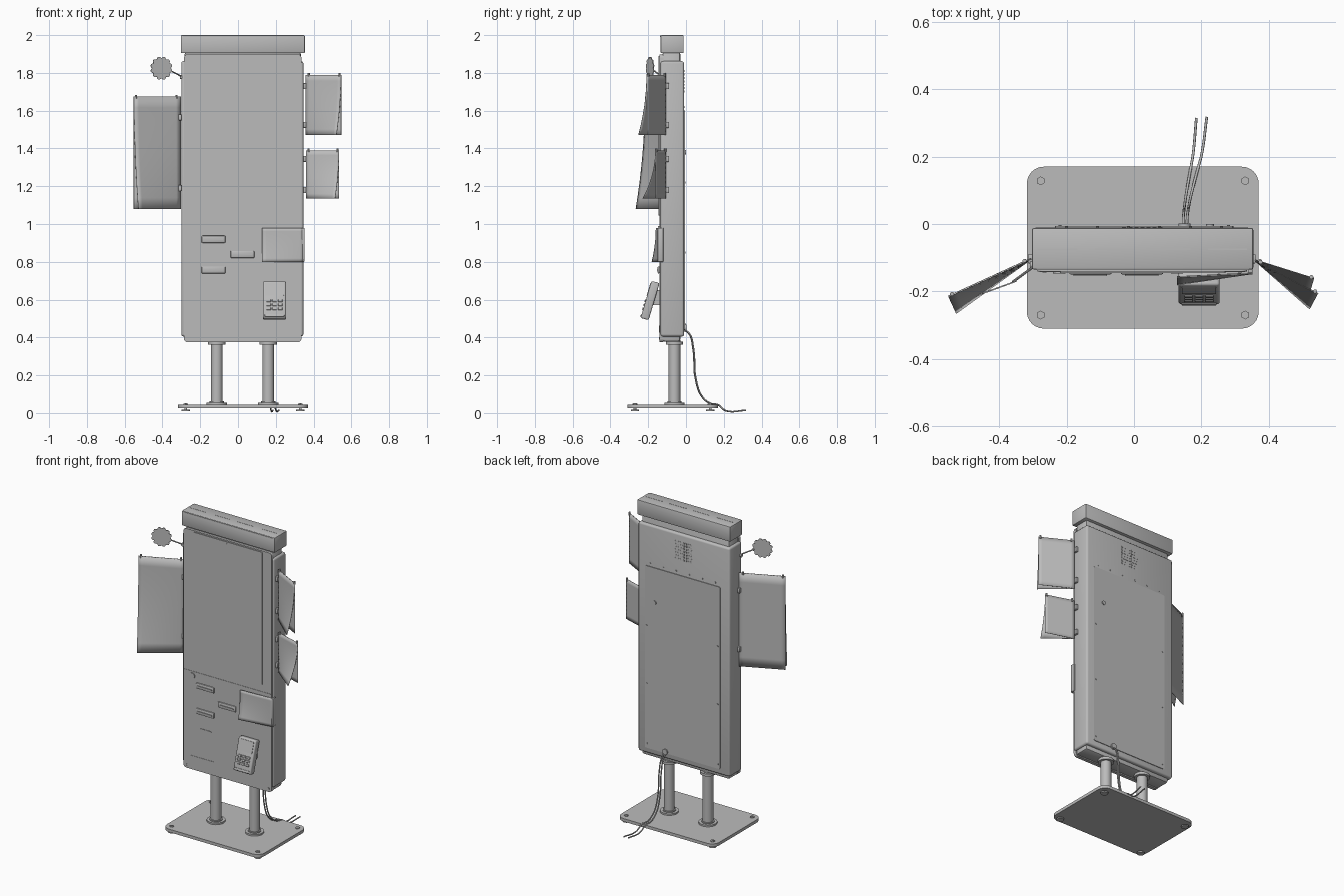
import bpy, bmesh, math
from mathutils import Vector, Matrix

if "Cube" in bpy.data.objects:
    bpy.data.objects.remove(bpy.data.objects["Cube"])

grey = bpy.data.materials.new("satin_grey")
grey.diffuse_color = (0.5, 0.5, 0.5, 1)
grey.use_nodes = True
grey.node_tree.nodes["Principled BSDF"].inputs["Base Color"].default_value = grey.diffuse_color


def finish(name, bm, mat=None, smooth=False):
    me = bpy.data.meshes.new(name)
    if mat:
        bm.transform(mat)
    bmesh.ops.recalc_face_normals(bm, faces=bm.faces)
    bm.to_mesh(me)
    bm.free()
    me.materials.append(grey)
    ob = bpy.data.objects.new(name, me)
    bpy.context.collection.objects.link(ob)
    if smooth:
        bpy.ops.object.select_all(action='DESELECT')
        ob.select_set(True)
        bpy.context.view_layer.objects.active = ob
        bpy.ops.object.shade_smooth_by_angle(angle=math.radians(35))
    return ob


def box(name, x, y, z, bevel=0, seg=2, axis=None, mat=None):
    """Box from ranges; bevels all edges, or only those along one axis."""
    bm = bmesh.new()
    bmesh.ops.create_cube(bm, size=1)
    for v in bm.verts:
        for i, (a, b) in enumerate((x, y, z)):
            v.co[i] = a + (v.co[i] + 0.5) * (b - a)
    if bevel:
        edges = [e for e in bm.edges if axis is None or
                 abs((e.verts[0].co - e.verts[1].co).normalized()[axis]) > 0.9]
        bmesh.ops.bevel(bm, geom=edges, offset=bevel, segments=seg, profile=0.5, affect='EDGES')
    return finish(name, bm, mat, bool(bevel))


def cyl(name, a, b, r, n=24):
    """Cylinder between two points."""
    a, b = Vector(a), Vector(b)
    bm = bmesh.new()
    bmesh.ops.create_cone(bm, cap_ends=True, segments=n, radius1=r, radius2=r, depth=(b - a).length)
    rot = (b - a).to_track_quat('Z', 'Y').to_matrix().to_4x4()
    return finish(name, bm, Matrix.Translation((a + b) / 2) @ rot, True)


def sheet(name, inner, outer, z0, z1, pull, n=10):
    """Upright sheet whose lower outer corner is pulled forward."""
    p, q = Vector(inner), Vector(outer)
    d = (q - p).normalized()
    nrm = Vector((d.y, -d.x))
    if nrm.y > 0:
        nrm = -nrm
    bm = bmesh.new()
    grid = []
    for j in range(n + 1):
        v = j / n
        row = []
        for i in range(n + 1):
            u = i / n
            c = p.lerp(q, u) + nrm * (pull * u * v * v + (0.003 if pull else 0))
            row.append(bm.verts.new((c.x, c.y, z1 + (z0 - z1) * v)))
        grid.append(row)
    for j in range(n):
        for i in range(n):
            bm.faces.new((grid[j][i], grid[j][i + 1], grid[j + 1][i + 1], grid[j + 1][i]))
    ob = finish(name, bm, None, True)
    ob.modifiers.new("thickness", 'SOLIDIFY').thickness = 0.002
    return ob


# Base plate with feet and bolts
box("base_plate", (-0.318, 0.37), (-0.31, 0.17), (0.026, 0.045), 0.05, 6, 2)
for x in (-0.277, 0.33):
    for y in (-0.27, 0.128):
        cyl("foot_pad", (x, y, 0.01), (x, y, 0.018), 0.022)
        cyl("foot_stem", (x, y, 0.016), (x, y, 0.052), 0.007, 12)
        cyl("foot_nut", (x, y, 0.044), (x, y, 0.05), 0.013, 6)

# Twin posts with flanges
for x in (-0.112, 0.16):
    cyl("post", (x, -0.061, 0.045), (x, -0.061, 0.385), 0.031, 32)
    cyl("post_lower_flange", (x, -0.061, 0.044), (x, -0.061, 0.055), 0.054, 32)
    cyl("post_lower_collar", (x, -0.061, 0.054), (x, -0.061, 0.062), 0.038, 32)
    cyl("post_upper_flange", (x, -0.061, 0.362), (x, -0.061, 0.378), 0.046, 32)

# Cabinet: core, outer shell, front panel and header
box("cabinet_core", (-0.283, 0.333), (-0.125, -0.03), (0.378, 1.91), 0.012, 2)
box("cabinet_shell", (-0.30, 0.346), (-0.135, -0.01), (0.405, 1.862), 0.012, 3)
box("front_panel", (-0.286, 0.336), (-0.141, -0.12), (0.374, 1.898), 0.02, 4, 1)
box("header", (-0.303, 0.354), (-0.135, -0.012), (1.904, 2.0), 0.006, 2)
box("header_top_rim", (-0.29, 0.341), (-0.137, -0.134), (1.99, 1.997))
for x0, x1 in ((-0.287, -0.168), (-0.115, 0.0), (0.052, 0.168), (0.22, 0.335)):
    box("header_slot", (x0, x1), (-0.077, -0.073), (1.999, 2.001))

# Display and front controls
box("display", (-0.22, 0.272), (-0.145, -0.139), (1.045, 1.89), 0.008, 3, 1)
cyl("camera", (0.022, -0.146, 1.875), (0.022, -0.144, 1.875), 0.004, 12)
box("panel_seam", (-0.28, 0.33), (-0.143, -0.14), (0.998, 1.001))
for x0, z0 in ((-0.193, 0.9), (-0.193, 0.738), (-0.04, 0.82)):
    box("slot_bezel", (x0, x0 + 0.127), (-0.15, -0.139), (z0, z0 + 0.038), 0.006, 2)
    box("slot_mouth", (x0 + 0.014, x0 + 0.113), (-0.154, -0.148), (z0 + 0.015, z0 + 0.022))
for x, z in ((-0.222, 0.972), (0.128, 0.892)):
    cyl("round_button", (x, -0.147, z), (x, -0.139, z), 0.018)
box("reader_plate", (-0.17, -0.087), (-0.144, -0.139), (0.592, 0.65), 0.006, 2, 1)
box("lower_hatch", (-0.232, -0.07), (-0.143, -0.139), (0.425, 0.462))
for x in (-0.265, 0.315):
    cyl("panel_screw", (x, -0.144, 0.395), (x, -0.139, 0.395), 0.006, 12)

# Tilted payment terminal
tilt = Matrix.Translation((0.193, -0.19, 0.595)) @ Matrix.Rotation(math.radians(-16.5), 4, 'X')
box("terminal_body", (-0.061, 0.061), (-0.022, 0.022), (-0.102, 0.102), 0.008, 3, mat=tilt)
box("terminal_display", (-0.05, 0.05), (-0.025, -0.02), (0.02, 0.09), 0.004, 2, 1, mat=tilt)
box("terminal_lip", (-0.052, 0.052), (-0.026, -0.02), (-0.097, -0.083), 0.003, 2, mat=tilt)
for r in range(3):
    for c in range(3):
        x, z = (c - 1) * 0.031, -0.008 - r * 0.022
        box("terminal_key", (x - 0.012, x + 0.012), (-0.027, -0.02), (z - 0.007, z + 0.007),
            0.002, 1, mat=tilt)
box("terminal_bracket", (0.15, 0.236), (-0.175, -0.135), (0.57, 0.65))

# Side flags: flat backing, curled front sheet, clips and pins
flags = (("left_flag", (-0.305, -0.10), (-0.552, -0.213), 1.08, 1.675, 0.054, (1.565, 1.19)),
         ("upper_right_flag", (0.36, -0.105), (0.547, -0.205), 1.47, 1.79, 0.05, (1.73, 1.525)),
         ("lower_right_flag", (0.36, -0.105), (0.535, -0.16), 1.135, 1.39, 0.07, (1.345, 1.18)))
for name, p, q, z0, z1, pull, clips in flags:
    sheet(name + "_backing", p, q, z0, z1, 0)
    sheet(name + "_sheet", p, q, z0, z1, pull)
    s = 1 if p[0] > 0 else -1
    edge = 0.344 if s > 0 else -0.298
    for z in clips:
        box(name + "_clip", sorted((edge, edge + s * 0.017)), (-0.117, -0.09), (z - 0.016, z + 0.016),
            0.003, 2)
    for t in (0.08, 0.95):
        c = Vector(p).lerp(Vector(q), t)
        cyl(name + "_pin", (c.x, c.y, z1 - 0.01), (c.x, c.y, z1 + 0.009), 0.006, 10)

# Small flag across the front
sheet("front_flag_backing", (0.35, -0.146), (0.127, -0.157), 0.80, 0.98, 0)
sheet("front_flag_sheet", (0.35, -0.146), (0.127, -0.157), 0.80, 0.98, 0.022)
box("front_flag_clip", (0.338, 0.352), (-0.15, -0.12), (0.80, 0.98), 0.003, 2)

# Scalloped disc on a rod
bm = bmesh.new()
rim = []
for i in range(96):
    a = 2 * math.pi * i / 96
    r = 0.052 + 0.01 * abs(math.sin(6 * a))
    rim.append(bm.verts.new((r * math.cos(a), 0, r * math.sin(a))))
face = bm.faces.new(rim)
ext = bmesh.ops.extrude_face_region(bm, geom=[face])
bmesh.ops.translate(bm, vec=(0, 0.004, 0), verts=[g for g in ext["geom"] if isinstance(g, bmesh.types.BMVert)])
finish("scalloped_disc", bm, Matrix.Translation((-0.405, -0.192, 1.825)) @
       Matrix.Rotation(math.radians(20), 4, 'Z'))
cyl("disc_rod", (-0.36, -0.172, 1.813), (-0.292, -0.122, 1.778), 0.004, 10)
cyl("disc_rod_mount", (-0.308, -0.122, 1.778), (-0.28, -0.122, 1.778), 0.011, 16)

# Rear door, vent, lock and screws
box("rear_door", (-0.235, 0.295), (-0.012, -0.006), (0.44, 1.6), 0.008, 2, 1)
for i in range(7):
    for j in range(7):
        x, z = 0.025 + (i - 3) * 0.018, 1.755 + (j - 3) * 0.018
        box("vent_slot", (x - 0.006, x + 0.006), (-0.011, -0.0085), (z - 0.005, z + 0.005))
cyl("door_lock", (0.225, -0.01, 1.38), (0.225, 0.0, 1.38), 0.012, 16)
for i in range(6):
    x = -0.2 + i * 0.092
    cyl("rear_screw", (x, -0.012, 1.62), (x, -0.007, 1.62), 0.005, 10)
for x in (-0.22, 0.28):
    for z in (0.47, 0.85, 1.22):
        cyl("door_screw", (x, -0.008, z), (x, -0.003, z), 0.005, 10)
cyl("cable_gland", (0.15, -0.012, 0.45), (0.15, 0.002, 0.45), 0.018, 20)

# Power and data cables
drop = ((-0.02, 0.445), (0.015, 0.42), (0.037, 0.34), (0.05, 0.18), (0.085, 0.085), (0.13, 0.05),
        (0.165, 0.045), (0.21, 0.012), (0.315, 0.014))
for name, x0, gain, dy in (("power_cable", 0.145, 0.04, 0), ("data_cable", 0.156, 0.06, 0.003)):
    cu = bpy.data.curves.new(name, 'CURVE')
    cu.dimensions = '3D'
    cu.bevel_depth = 0.004
    cu.bevel_resolution = 2
    cu.use_fill_caps = True
    cu.resolution_u = 6
    sp = cu.splines.new('BEZIER')
    sp.bezier_points.add(len(drop) - 1)
    for bp, (y, z) in zip(sp.bezier_points, drop):
        t = (y + 0.02) / 0.335
        bp.co = (x0 + gain * t * t * (3 - 2 * t), y + dy, z)
        bp.handle_left_type = bp.handle_right_type = 'AUTO'
    cu.materials.append(grey)
    bpy.context.collection.objects.link(bpy.data.objects.new(name, cu))
